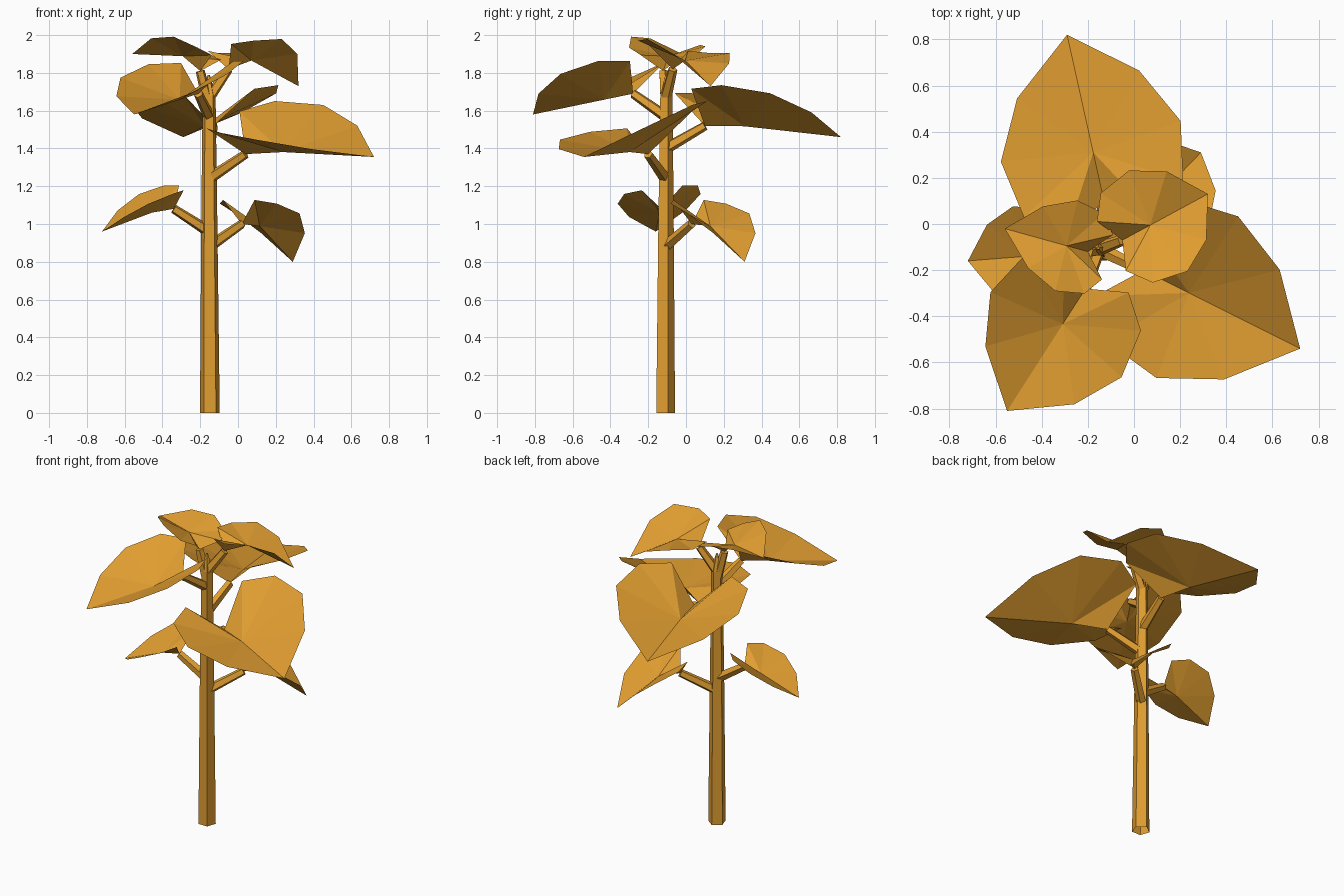
import bpy
import math
from mathutils import Vector, Matrix

if "Cube" in bpy.data.objects:
    bpy.data.objects.remove(bpy.data.objects["Cube"], do_unlink=True)

ochre = bpy.data.materials.new("ochre")
ochre.use_nodes = True
colour = (0.75, 0.34, 0.03, 1)
ochre.diffuse_color = colour
ochre.node_tree.nodes["Principled BSDF"].inputs["Base Color"].default_value = colour


def add_mesh(name, verts, faces):
    mesh = bpy.data.meshes.new(name)
    mesh.from_pydata(verts, [], faces)
    mesh.materials.append(ochre)
    obj = bpy.data.objects.new(name, mesh)
    bpy.context.collection.objects.link(obj)
    return obj


def add_tube(name, rings, sides=5):
    """Faceted tube through (centre, radius) rings, open at its start."""
    axis = (rings[-1][0] - rings[0][0]).normalized()
    side = axis.cross(Vector((0, 1, 0))).normalized() * -1
    if abs(axis.z) > 0.99:
        side = Vector((1, 0, 0))
    other = axis.cross(side)
    verts, faces = [], []
    for centre, radius in rings:
        for i in range(sides):
            a = math.pi / 10 + i * math.tau / sides
            verts.append(centre + radius * (side * math.cos(a) + other * math.sin(a)))
    for r in range(len(rings) - 1):
        for i in range(sides):
            j = (i + 1) % sides
            faces.append((r * sides + i, r * sides + j,
                          (r + 1) * sides + j, (r + 1) * sides + i))
    last = (len(rings) - 1) * sides
    faces.append(tuple(range(last, last + sides)))
    return add_mesh(name, verts, faces)


# One half of the heart-shaped outline: along, across, lift, share of the arch
HALF = [(0.69, 0.36, 0.11, 1), (0.34, 0.53, 0.21, 0.9),
        (-0.01, 0.47, 0.26, 0.1), (-0.18, 0.26, 0.235, 0)]
RIB = 0.29


def add_leaf(name, base, tip, width, roll, arch):
    """Folded heart-shaped sheet fanned around a point on its rib."""
    base, tip = Vector(base), Vector(tip)
    length = (tip - base).length
    along = (tip - base).normalized()
    across = Vector((0, 0, 1)).cross(along).normalized()
    lift = along.cross(across)
    across = Matrix.Rotation(roll, 3, along) @ across

    def place(u, v, w):
        return base + length * (along * u + across * v * width + lift * w)

    left = [place(u, v, w + arch * s) for u, v, w, s in HALF]
    right = [place(u, -v, w + arch * s) for u, v, w, s in HALF]
    outline = [tip] + left + [base] + right[::-1]
    n = len(outline)
    faces = [(n, i, (i + 1) % n) for i in range(n)]
    add_mesh(name, outline + [place(RIB, 0, arch)], faces)


# Trunk: tapering five-sided post with a pointed top
add_tube("trunk", [(Vector((-0.149, -0.113, 0)), 0.055),
                   (Vector((-0.152, -0.11, 1.0)), 0.045),
                   (Vector((-0.153, -0.107, 1.68)), 0.036),
                   (Vector((-0.155, -0.105, 1.79)), 0.006)])

# Leaves: name, stem start height, base, tip, width, roll, arch
LEAVES = [
    ("back", 1.40, (-0.13, 0.10, 1.52), (-0.29, 0.82, 1.46), 1.02, -0.06, 0.02),
    ("front_left", 1.24, (0.04, -0.2, 1.37), (0.72, -0.54, 1.355), 1, 0.23, 0.02),
    ("front_right", 1.57, (-0.21, -0.28, 1.69), (-0.55, -0.81, 1.58), 1, 0.03, 0),
    ("top_right", 1.62, (-0.2, -0.12, 1.81), (-0.56, -0.02, 1.90), 1, 0.13, 0.14),
    ("top_left", 1.67, (-0.05, -0.07, 1.82), (0.32, 0.13, 1.73), 1.12, -0.15, 0.17),
    ("low_right", 0.96, (-0.34, -0.13, 1.08), (-0.72, -0.16, 0.96), 1.05, -0.12, 0.04),
    ("low_left", 0.88, (0.02, 0.03, 1.0), (0.29, 0.31, 0.80), 1.02, 0, 0.12),
]
for name, height, base, tip, width, roll, arch in LEAVES:
    add_leaf(name + "_leaf", base, tip, width, roll, arch)
    start = Vector((-0.153, -0.108, height))
    add_tube(name + "_stem", [(start, 0.032), (Vector(base), 0.025)])
